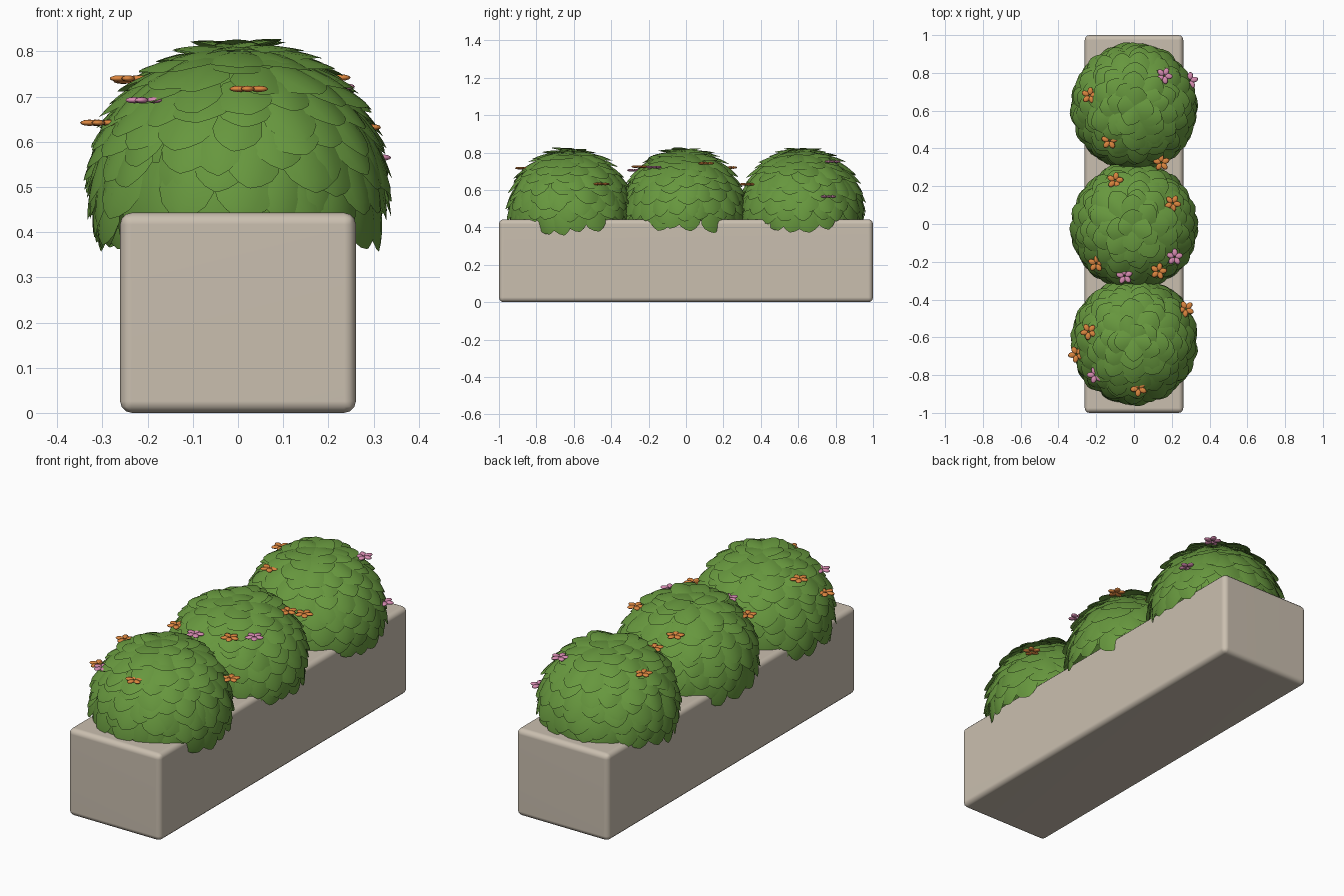
import bpy, bmesh, math, random
from mathutils import Vector, Matrix

if "Cube" in bpy.data.objects:
    bpy.data.objects.remove(bpy.data.objects["Cube"])

random.seed(7)


def material(name, rgb):
    m = bpy.data.materials.new(name)
    m.diffuse_color = (*rgb, 1)
    m.use_nodes = True
    m.node_tree.nodes["Principled BSDF"].inputs["Base Color"].default_value = m.diffuse_color
    return m


STONE = material("warm_stone", (0.59, 0.52, 0.43))
GREEN = material("leaf_green", (0.135, 0.31, 0.048))
ORANGE = material("orange_petal", (0.72, 0.24, 0.05))
PINK = material("pink_petal", (0.68, 0.26, 0.44))


def finish(bm, name, mat, angle=None):
    me = bpy.data.meshes.new(name)
    bm.to_mesh(me)
    bm.free()
    me.materials.append(mat)
    ob = bpy.data.objects.new(name, me)
    bpy.context.collection.objects.link(ob)
    for p in me.polygons:
        p.use_smooth = True
    return ob


# Planter box with rounded edges
bm = bmesh.new()
bmesh.ops.create_cube(bm, size=1)
bmesh.ops.scale(bm, vec=(0.522, 2.0, 0.443), verts=bm.verts)
bmesh.ops.translate(bm, vec=(0, 0, 0.2215), verts=bm.verts)
planter = finish(bm, "planter_box", STONE)
bev = planter.modifiers.new("rounded_edges", 'BEVEL')
bev.width = 0.026
bev.segments = 3
planter.modifiers.new("even_shading", 'WEIGHTED_NORMAL')

CENTRE_Z, RADIUS = 0.498, 0.322
# Leaf outline: (fraction along the leaf, half width fraction)
OUTLINE = [(0, 0.55), (0.3, 0.9), (0.6, 1.0), (0.8, 0.78), (0.93, 0.42), (1.0, 0.06)]


def polar(theta, phi, r):
    return Vector((r * math.sin(theta) * math.cos(phi),
                   r * math.sin(theta) * math.sin(phi), r * math.cos(theta)))


def add_leaf(bm, theta, phi, length, half_width, flare, skew):
    """One cupped leaf lying on the dome with its tip pointing downhill."""
    mid = polar(theta, phi, 1)
    down = polar(theta + math.pi / 2, phi, 1)
    side = mid.cross(down)
    side, down = (side * math.cos(skew) - down * math.sin(skew),
                  down * math.cos(skew) + side * math.sin(skew))
    rows = []
    for u, w in OUTLINE:
        row = []
        for v in (-1, -0.5, 0, 0.5, 1):
            a = (u - 0.5) * length
            d = (mid + down * math.tan(a) + side * (v * w * half_width)).normalized()
            r = RADIUS - 0.012 + flare * u - 0.009 * (v * w) ** 2
            row.append(bm.verts.new(d * r))
        rows.append(row)
    for a, b in zip(rows, rows[1:]):
        for i in range(4):
            bm.faces.new((a[i], b[i], b[i + 1], a[i + 1]))


def make_bush(name, y):
    place = Matrix.Translation((0, y, CENTRE_Z))
    bm = bmesh.new()
    rings = 12
    for k in range(rings):
        theta = 0.10 + k * 0.148
        count = max(4, round(20 * math.sin(theta)))
        for i in range(count):
            phi = (i + 0.5 * (k % 2) + random.uniform(-0.22, 0.22)) * math.tau / count
            add_leaf(bm, theta + random.uniform(-0.05, 0.05), phi,
                     random.uniform(0.36, 0.46), random.uniform(0.17, 0.23),
                     random.uniform(0.022, 0.036), random.uniform(-0.3, 0.3))
    bmesh.ops.recalc_face_normals(bm, faces=[])
    for f in bm.faces:
        f.normal_update()
        if f.normal.dot(f.calc_center_median()) < 0:
            f.normal_flip()
    bm.transform(place)
    finish(bm, name + "_leaves", GREEN)

    # Inner dome closing the gaps between leaves
    bm = bmesh.new()
    bmesh.ops.create_uvsphere(bm, u_segments=32, v_segments=20, radius=RADIUS - 0.018)
    bmesh.ops.bisect_plane(bm, geom=bm.verts[:] + bm.edges[:] + bm.faces[:],
                           plane_co=(0, 0, -0.06), plane_no=(0, 0, -1), clear_outer=True)
    bm.transform(place)
    finish(bm, name + "_core", GREEN)


BUSHES = [("front_bush", -0.62), ("middle_bush", -0.01), ("back_bush", 0.62)]
for bush_name, bush_y in BUSHES:
    make_bush(bush_name, bush_y)


def make_flowers(name, mat, spots):
    """Flat clusters of small rounded petals."""
    bm = bmesh.new()
    for x, y, z in spots:
        turn = random.uniform(0, math.tau)
        for i in range(5):
            a = turn + i * math.tau / 5
            petal = (Matrix.Translation((x + 0.024 * math.cos(a), y + 0.024 * math.sin(a), z))
                     @ Matrix.Rotation(a, 4, 'Z') @ Matrix.Diagonal((0.021, 0.015, 0.007, 1)))
            bmesh.ops.create_uvsphere(bm, u_segments=10, v_segments=6, radius=1, matrix=petal)
    finish(bm, name, mat)


make_flowers("orange_flowers", ORANGE, [
    (0.025, -0.87, 0.717), (-0.24, -0.57, 0.74), (-0.305, -0.69, 0.642),
    (0.275, -0.45, 0.632), (0.13, -0.25, 0.725), (-0.20, -0.21, 0.685),
    (0.205, 0.11, 0.742), (-0.10, 0.23, 0.72), (0.145, 0.325, 0.63),
    (-0.13, 0.44, 0.745), (-0.235, 0.68, 0.735)])
make_flowers("pink_flowers", PINK, [
    (-0.205, -0.80, 0.692), (-0.05, -0.275, 0.705), (0.215, -0.175, 0.722),
    (0.16, 0.785, 0.752), (0.295, 0.76, 0.565)])
